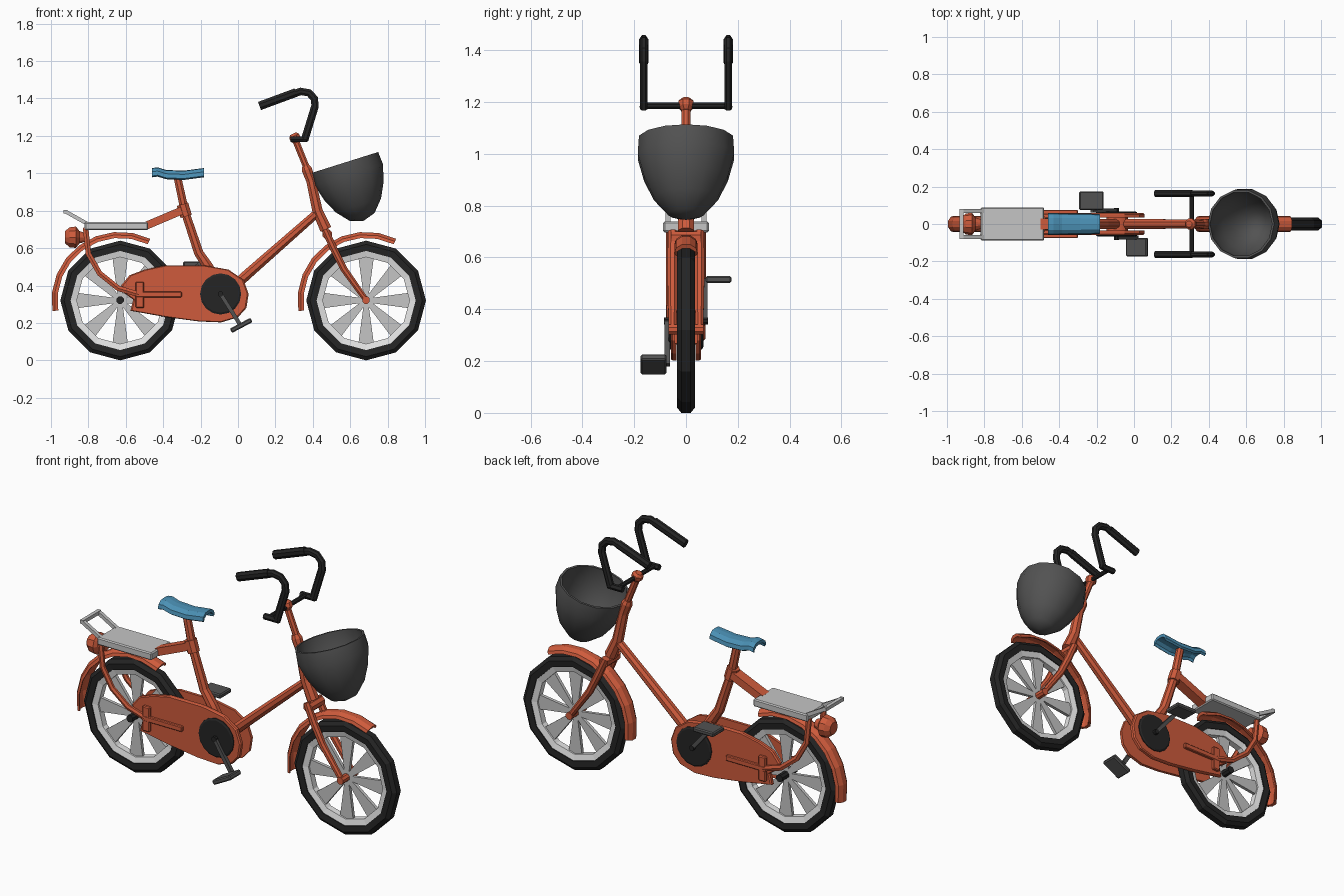
import bpy, bmesh, math
from mathutils import Vector as V

if "Cube" in bpy.data.objects:
    bpy.data.objects.remove(bpy.data.objects["Cube"])

X, Y, Z = V((1, 0, 0)), V((0, 1, 0)), V((0, 0, 1))


def material(name, r, g, b):
    m = bpy.data.materials.new(name)
    m.diffuse_color = (r, g, b, 1)
    m.use_nodes = True
    m.node_tree.nodes["Principled BSDF"].inputs["Base Color"].default_value = m.diffuse_color
    return m


ORANGE = material("orange paint", 0.62, 0.105, 0.045)
BLACK = material("black rubber", 0.018, 0.018, 0.018)
GREY = material("dark grey", 0.085, 0.085, 0.085)
WHITE = material("rim white", 0.78, 0.78, 0.78)
SILVER = material("light grey", 0.56, 0.56, 0.56)
BLUE = material("blue seat", 0.07, 0.28, 0.46)


def finish(name, bm, mat, smooth=None):
    bmesh.ops.remove_doubles(bm, verts=bm.verts, dist=1e-5)
    bmesh.ops.recalc_face_normals(bm, faces=bm.faces)
    me = bpy.data.meshes.new(name)
    bm.to_mesh(me)
    bm.free()
    me.materials.append(mat)
    ob = bpy.data.objects.new(name, me)
    bpy.context.collection.objects.link(ob)
    if smooth:
        bpy.context.view_layer.objects.active = ob
        ob.select_set(True)
        bpy.ops.object.shade_smooth_by_angle(angle=math.radians(smooth))
        ob.select_set(False)
    return ob


def loft(bm, rings, closed=True, caps=True):
    """Skin a list of point rings."""
    vs = [[bm.verts.new(p) for p in r] for r in rings]
    n = len(vs[0])
    for a, b in zip(vs, vs[1:]):
        for i in range(n if closed else n - 1):
            j = (i + 1) % n
            bm.faces.new((a[i], a[j], b[j], b[i]))
    if caps:
        bm.faces.new(vs[0])
        bm.faces.new(vs[-1])


def tube(name, paths, radius, mat, sides=8, flat=1.0):
    """Sweep round (or 4-sided) bars along paths; radius may be a list."""
    bm = bmesh.new()
    for path in paths:
        pts = [V(p) for p in path]
        rings = []
        for i, p in enumerate(pts):
            t = (pts[min(i + 1, len(pts) - 1)] - pts[max(i - 1, 0)]).normalized()
            s = X if abs(t.y) > 0.8 else Y
            u = t.cross(s).normalized()
            s = u.cross(t)
            r = radius[i] if isinstance(radius, list) else radius
            ring = []
            for k in range(sides):
                a = math.tau * (k + 0.5) / sides
                ring.append(p + u * r * math.cos(a) + s * r * flat * math.sin(a))
            rings.append(ring)
        loft(bm, rings)
    return finish(name, bm, mat, 30 if sides > 9 else None)


def mirror(path):
    """A path and its copy on the other side."""
    return [path, [(x, -y, z) for x, y, z in path]]


def lathe(name, prof, c, mat, n=12, u=X, v=Z, w=Y, a0=0, a1=360, smooth=None):
    """Turn a closed (radius, offset) profile round axis w at point c."""
    bm = bmesh.new()
    rings = []
    for k in range(n + 1):
        a = math.radians(a0 + (a1 - a0) * k / n)
        d = u * math.cos(a) + v * math.sin(a)
        rings.append([V(c) + d * r + w * t for r, t in prof])
    loft(bm, rings, caps=a1 - a0 < 360)
    return finish(name, bm, mat, smooth)


def box(name, c, size, mat, tilt=0, bevel=0):
    bm = bmesh.new()
    bmesh.ops.create_cube(bm, size=1)
    bmesh.ops.scale(bm, vec=size, verts=bm.verts)
    if bevel:
        bmesh.ops.bevel(bm, geom=bm.edges[:], offset=bevel, segments=1, affect='EDGES')
    ob = finish(name, bm, mat)
    ob.location = c
    ob.rotation_euler.y = -math.radians(tilt)
    return ob


# Wheels with tyre, rim, wedge spokes, hub and mudguard
for tag, wx, hub_mat in (("rear", -0.63, BLACK), ("front", 0.685, ORANGE)):
    c = (wx, 0, 0.32)
    lathe(tag + "_tyre", [(.32, -.018), (.3, -.034), (.265, -.031), (.265, .031),
                          (.3, .034), (.32, .018)], c, BLACK)
    lathe(tag + "_rim", [(.27, -.027), (.232, -.018), (.232, .018), (.27, .027)], c, WHITE)
    bm = bmesh.new()
    for k in range(8):
        a = math.tau * k / 8
        d = V((math.cos(a), 0, math.sin(a)))
        s = V((-math.sin(a), 0, math.cos(a)))
        loft(bm, [[V(c) + d * r + s * h * i + Y * j for i, j in
                   ((-1, -.009), (1, -.009), (1, .009), (-1, .009))]
                  for r, h in ((.015, .012), (.236, .042))])
    finish(tag + "_spokes", bm, SILVER)
    tube(tag + "_hub", [[(wx, -.068, .322), (wx, .068, .322)]], .021, hub_mat, 8)
    lathe(tag + "_mudguard", [(.335, -.044), (.352, -.038), (.367, -.016), (.367, .016),
                              (.352, .038), (.335, .044), (.335, .036), (.35, .014),
                              (.35, -.014), (.335, -.036)], c, ORANGE, 8, a0=64, a1=189)

# Chain case: one plate on each side of the wheel
outline = [(-.625, .40), (-.58, .455), (-.50, .485), (-.39, .508), (-.18, .508), (-.05, .485),
           (.03, .43), (.057, .355), (.045, .28), (0, .23), (-.09, .203), (-.21, .208),
           (-.39, .232), (-.575, .265), (-.56, .325), (-.61, .36)]
bm = bmesh.new()
for s in (-1, 1):
    loft(bm, [[(x, s * y, z) for x, z in
               [(-.25 + (x + .25) * k, .355 + (z - .355) * k) for x, z in outline]]
              for y, k in ((.036, 1), (.052, 1), (.058, .975))])
finish("chain_case", bm, ORANGE)
tube("bottom_bracket", [[(-.09, -.05, .355), (-.09, .05, .355)]], .06, ORANGE, 12)
for tag, s in (("near", -1), ("far", 1)):
    lathe(tag + "_chainring", [(0, s * .04), (.11, s * .04), (.11, s * .062), (.1, s * .067),
                               (0, s * .067)], (-.093, 0, .355), BLACK, 16)

# Cranks and pedals
tube("crank_axle", [[(-.093, -.085, .355), (-.093, .085, .355)]], .015, BLACK, 8)
tube("near_crank", [[(-.093, -.072, .355), (.015, -.072, .185)]], .015, GREY, 4)
tube("far_crank", [[(-.093, .072, .355), (-.225, .072, .512)]], .015, GREY, 4)
box("near_pedal", (.017, -.125, .187), (.125, .1, .026), GREY, 28, .006)
box("far_pedal", (-.228, .125, .515), (.13, .1, .026), GREY, 0, .006)

# Frame tubes
tube("seat_tube", [[(-.325, 0, .985), (-.285, 0, .80), (-.21, 0, .575), (-.16, 0, .50),
                    (-.09, 0, .38)]], [.022, .024, .027, .03, .03], ORANGE)
tube("seat_collar", [[(-.297, 0, .835), (-.277, 0, .77)]], .034, ORANGE)
tube("down_tube", [[(-.06, 0, .36), (.05, 0, .46), (.42, 0, .785)]], [.03, .029, .024], ORANGE)
tube("steering_stem", [[(.30, 0, 1.195), (.375, 0, 1.01), (.43, 0, .79)]], .019, ORANGE)
tube("head_tube", [[(.36, 0, 1.04), (.368, 0, 1.02), (.39, 0, .96), (.425, 0, .80),
                    (.47, 0, .70)]], [.022, .03, .027, .03, .034], ORANGE)
tube("stem_cap", [[(.294, 0, 1.212), (.30, 0, 1.20), (.308, 0, 1.18), (.315, 0, 1.165)]],
     [.018, .031, .031, .018], ORANGE)

# Fork
tube("fork_crown", [[(.477, -.058, .675), (.477, .058, .675)]], .028, ORANGE)
tube("fork_legs", mirror([(.465, -.05, .70), (.51, -.052, .60), (.565, -.052, .49),
                          (.685, -.052, .322)]), [.02, .021, .02, .016], ORANGE)

# Rear stays and axle brackets
tube("rear_stays", mirror([(-.815, -.066, .71), (-.80, -.066, .57), (-.74, -.066, .465),
                           (-.64, -.066, .385), (-.53, -.066, .352)]), .017, ORANGE, 6, .7)
for tag, s in (("near", -1), ("far", 1)):
    box(tag + "_axle_bracket", (-.525, s * .064, .35), (.045, .022, .14), ORANGE, 0, .005)
    box(tag + "_stay_bar", (-.425, s * .066, .352), (.25, .02, .03), ORANGE, 0, .004)

# Luggage rack
box("rack_deck", (-.65, 0, .718), (.34, .176, .042), SILVER, 0, .006)
tube("rack_loop", mirror([(-.80, -.07, .727), (-.925, -.07, .797)])
     + [[(-.922, -.08, .795), (-.922, .08, .795)]], .014, SILVER, 4)
box("rack_support", (-.39, 0, .763), (.22, .06, .042), ORANGE, 23)

# Tail light
lathe("tail_light", [(0, -.048), (.035, -.046), (.056, -.022), (.06, .012), (.035, .03),
                     (.025, .06), (0, .06)], (-.878, 0, .658), ORANGE, 10, Y, Z, X)

# Seat: arched cross-sections along its length
bm = bmesh.new()
arch = [(-1, -.042), (-.92, -.02), (-.55, -.003), (0, 0), (.55, -.003), (.92, -.02), (1, -.042)]
stations = [(-.46, 1.028, .058), (-.43, 1.032, .058), (-.385, 1.018, .057),
            (-.29, 1.014, .056), (-.23, 1.022, .055), (-.183, 1.028, .052)]
rings = []
for x, z, h in stations:
    top = [(x, h * a, z + b) for a, b in arch]
    under = [(x, h * .8 * a, z + b * .75 - .018) for a, b in reversed(arch)]
    rings.append(top + under)
loft(bm, rings)
finish("seat", bm, BLUE)

# Handlebar and grips
tube("handlebar", [[(.31, -.165, 1.185), (.31, .165, 1.185)]], .013, BLACK)
tube("handlebar_lugs", mirror([(.28, -.163, 1.182), (.37, -.163, 1.182)]), .017, BLACK, 6)
tube("handlebar_bends", mirror([(.355, -.163, 1.175), (.412, -.163, 1.36), (.408, -.163, 1.40),
                                (.38, -.163, 1.43), (.335, -.163, 1.438), (.27, -.163, 1.415)]),
     .022, BLACK, 8, .75)
tube("grips", mirror([(.31, -.163, 1.432), (.115, -.163, 1.36)]), .025, BLACK, 8, .8)

# Basket: an open tilted bowl
down = V((.3, 0, -.954))
outer = [(.186, 0), (.191, .07), (.166, .16), (.127, .24), (.07, .305), (0, .328)]
inner = [(0, .314), (.063, .292), (.116, .232), (.154, .155), (.178, .07), (.174, 0)]
lathe("basket", outer + inner, (.572, 0, 1.058), GREY, 14, V((.954, 0, .3)), Y, down, smooth=35)
